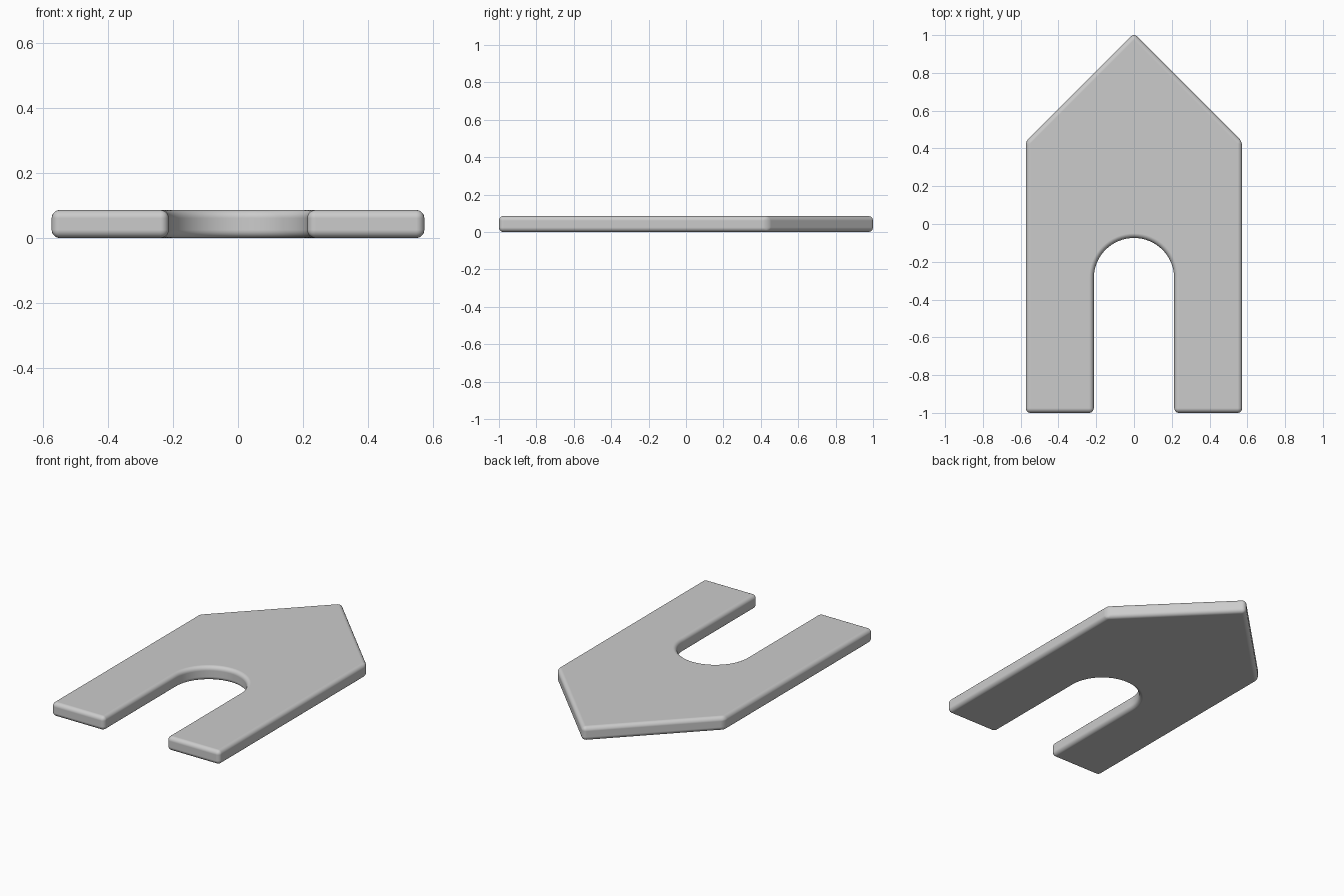
import bpy, bmesh, math

if "Cube" in bpy.data.objects:
    bpy.data.objects.remove(bpy.data.objects["Cube"])

HALF_W, SHOULDER, APEX = 0.573, 0.437, 1.01
SLOT_R, ARCH_Y = 0.213, -0.287
THICK, ROUND, ARC_STEPS = 0.086, 0.025, 32

# Outline: pointed plate with a round-topped slot open at the front
outline = [(SLOT_R, -1), (HALF_W, -1), (HALF_W, SHOULDER), (0, APEX),
           (-HALF_W, SHOULDER), (-HALF_W, -1), (-SLOT_R, -1)]
for i in range(ARC_STEPS + 1):
    a = math.pi * (1 - i / ARC_STEPS)
    outline.append((SLOT_R * math.cos(a), ARCH_Y + SLOT_R * math.sin(a)))

# Extrude the outline into a slab
bm = bmesh.new()
base = bm.faces.new([bm.verts.new((x, y, 0)) for x, y in outline])
top = bmesh.ops.extrude_face_region(bm, geom=[base], use_keep_orig=True)
bmesh.ops.translate(bm, vec=(0, 0, THICK),
                    verts=[g for g in top["geom"] if isinstance(g, bmesh.types.BMVert)])
bmesh.ops.recalc_face_normals(bm, faces=bm.faces)
mesh = bpy.data.meshes.new("slotted_plate")
bm.to_mesh(mesh)
bm.free()
plate = bpy.data.objects.new("slotted_plate", mesh)
bpy.context.collection.objects.link(plate)

# Smooth shading with rounded edges and corners
bpy.context.view_layer.objects.active = plate
plate.select_set(True)
bpy.ops.object.shade_smooth()
bevel = plate.modifiers.new("rounded_edges", "BEVEL")
bevel.width = ROUND
bevel.segments = 5
bevel.limit_method = "ANGLE"
bevel.angle_limit = math.radians(30)
bevel.harden_normals = True
